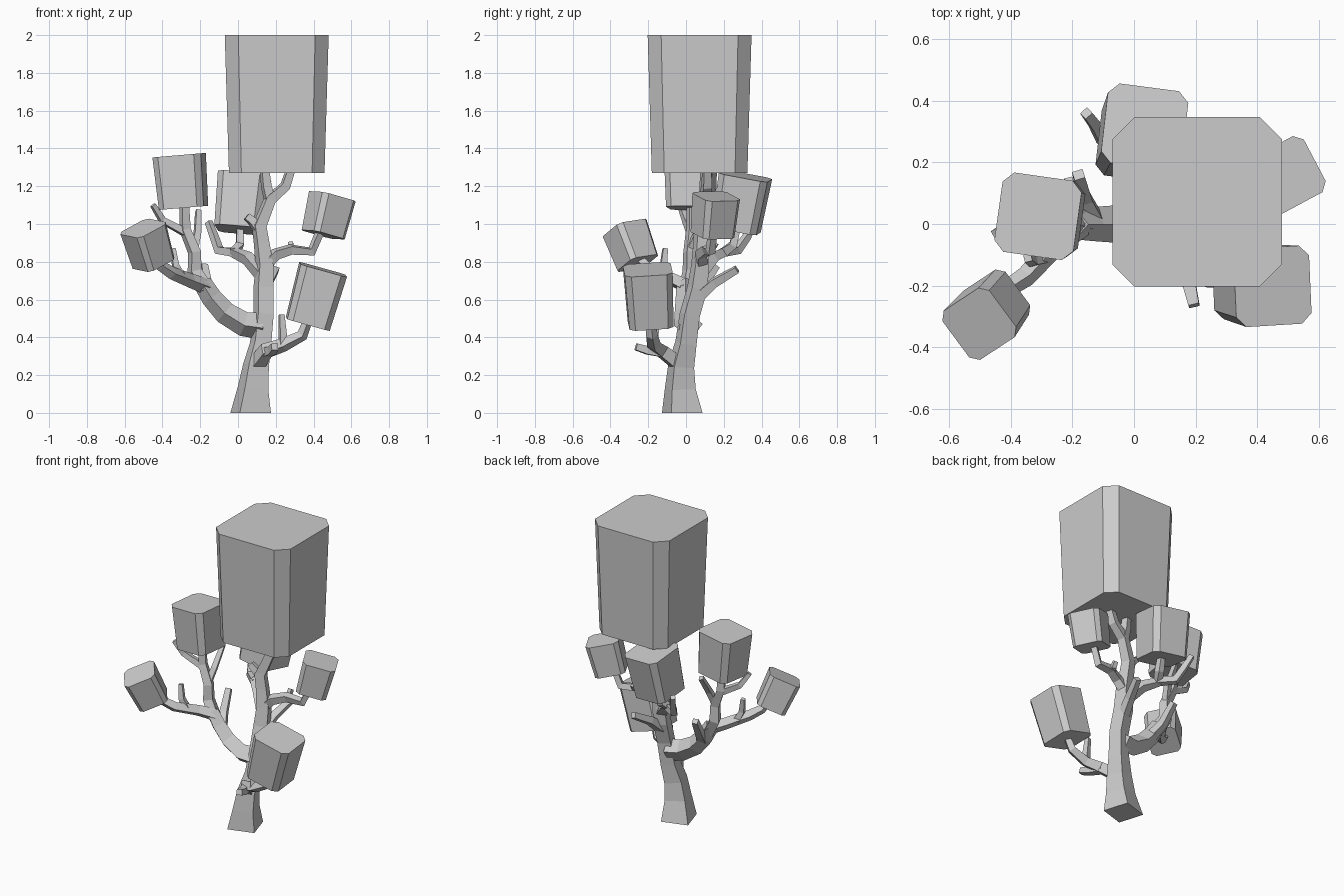
import bpy, bmesh, math
from mathutils import Vector, Matrix

cube = bpy.data.objects.get("Cube")
if cube:
    bpy.data.objects.remove(cube, do_unlink=True)

grey = bpy.data.materials.new("plain grey")
grey.use_nodes = True
tone = (0.6, 0.6, 0.6, 1)
grey.diffuse_color = tone
grey.node_tree.nodes["Principled BSDF"].inputs["Base Color"].default_value = tone


def finish(name, bm):
    bmesh.ops.recalc_face_normals(bm, faces=bm.faces)
    mesh = bpy.data.meshes.new(name)
    bm.to_mesh(mesh)
    bm.free()
    mesh.materials.append(grey)
    obj = bpy.data.objects.new(name, mesh)
    bpy.context.collection.objects.link(obj)
    return obj


def loft(bm, rings):
    """Skin equal-sized rings of points and cap both ends."""
    loops = [[bm.verts.new(p) for p in ring] for ring in rings]
    n = len(loops[0])
    for a, b in zip(loops, loops[1:]):
        for i in range(n):
            j = (i + 1) % n
            bm.faces.new((a[i], a[j], b[j], b[i]))
    bm.faces.new(loops[0][::-1])
    bm.faces.new(loops[-1])


def limb(name, points, widths, turn=17):
    """Square branch along a path; widths run from the first to the last point."""
    pts = [Vector(p) for p in points]
    if len(widths) == 2:
        a, b = widths
        widths = [a + (b - a) * i / (len(pts) - 1) for i in range(len(pts))]
    side = Vector((math.cos(math.radians(turn)), math.sin(math.radians(turn)), 0))
    rings = []
    for i, p in enumerate(pts):
        into = (p - pts[max(i - 1, 0)]).normalized()
        out = (pts[min(i + 1, len(pts) - 1)] - p).normalized()
        axis = (into + out).normalized()
        if name == "trunk" and i == 0:
            axis = Vector((0, 0, 1))
        side = (side - axis * side.dot(axis)).normalized()
        up = axis.cross(side)
        h = widths[i] / 2
        rings.append([p + side * h * u + up * h * v
                      for u, v in ((-1, -1), (1, -1), (1, 1), (-1, 1))])
    bm = bmesh.new()
    loft(bm, rings)
    finish(name, bm)


def leaf_block(name, centre, half, height, turn=0, lean=(0, 0, 1)):
    """Tapered block with four cut corners, wider at the top."""
    axis = Vector(lean).normalized()
    rot = Vector((0, 0, 1)).rotation_difference(axis).to_matrix().to_4x4()
    place = Matrix.Translation(centre) @ rot @ Matrix.Rotation(math.radians(turn), 4, "Z")
    rings = []
    for z, h in ((-height / 2, half * 0.92), (height / 2, half)):
        c = h * 0.74
        ring = [(h, -c), (h, c), (c, h), (-c, h), (-h, c), (-h, -c), (-c, -h), (c, -h)]
        rings.append([place @ Vector((x, y, z)) for x, y in ring])
    bm = bmesh.new()
    loft(bm, rings)
    finish(name, bm)


# Trunk and its crown fork
limb("trunk", [(.067, -.02, 0), (.08, -.03, .13), (.095, -.025, .25), (.12, 0, .37),
               (.135, .02, .52), (.135, .06, .66), (.14, .075, .78), (.125, .08, .9),
               (.11, .08, 1.0)],
     [.172, .13, .11, .09, .085, .085, .075, .065, .06])
limb("crown_branch", [(.11, .08, .98), (.17, .1, 1.13), (.25, .11, 1.2), (.28, .11, 1.29)], (.06, .04))
limb("crown_fork", [(.17, .1, 1.12), (.15, .1, 1.2), (.14, .1, 1.29)], (.05, .04))
limb("crown_stub", [(.11, .08, .97), (.08, .075, 1.01), (.045, .07, 1.04)], (.05, .035))

# Right-hand limb with its two offshoots
limb("right_limb", [(.12, .02, .46), (.03, 0, .47), (-.07, 0, .53), (-.14, 0, .61), (-.19, 0, .69)],
     (.1, .07))
limb("right_upper_branch", [(-.17, 0, .65), (-.23, .02, .75), (-.23, .02, .85), (-.28, .03, .97),
                            (-.285, .03, 1.1)], (.065, .04))
limb("right_outer_branch", [(-.17, 0, .67), (-.25, -.06, .7), (-.35, -.17, .74), (-.41, -.21, .78),
                            (-.44, -.25, .83)], (.06, .035))
limb("right_upper_twig", [(-.27, .03, .95), (-.4, 0, 1.02), (-.45, -.03, 1.1)], (.04, .025))
limb("right_inner_twig", [(-.235, .02, .86), (-.215, .06, .95), (-.21, .14, 1.07)], (.04, .027))
limb("right_outer_twig", [(-.3, -.11, .72), (-.33, -.12, .78), (-.345, -.11, .87)], (.04, .025))
limb("right_back_twig", [(-.12, .0, .58), (-.16, .08, .66), (-.18, .16, .78)], (.055, .035))

# Back limb
limb("back_limb", [(.13, .07, .73), (.05, .14, .82), (-.02, .2, .85), (.01, .25, .89),
                   (.01, .27, .98)], (.06, .035))
limb("back_twig", [(-.01, .2, .85), (-.1, .27, .86), (-.125, .32, .93), (-.155, .36, 1.01)], (.045, .03))
limb("back_stub", [(.135, .05, .6), (.16, .15, .69), (.2, .27, .76)], (.055, .035))

# Left upper limb
limb("left_upper_limb", [(.13, .08, .77), (.2, .08, .84), (.28, .11, .865), (.39, .13, .855),
                         (.43, .14, .95)], (.055, .035))
limb("left_upper_twig", [(.26, .1, .86), (.28, .14, .87), (.28, .16, .9)], (.035, .025))

# Left lower limb
limb("left_lower_limb", [(.1, -.04, .26), (.15, -.13, .33), (.24, -.17, .36), (.34, -.18, .41),
                         (.37, -.19, .49)], (.07, .035))
limb("left_lower_twig", [(.24, -.17, .36), (.235, -.165, .44), (.23, -.16, .52)], (.04, .027))
limb("left_front_twig", [(.15, -.12, .32), (.18, -.2, .33), (.195, -.265, .35)], (.05, .035))

# Leaf blocks
leaf_block("crown_leaves", (.205, .072, 1.635), .275, .73)
leaf_block("right_upper_leaves", (-.3, .025, 1.225), .13, .28, -8, (-.085, 0, 1))
leaf_block("right_outer_leaves", (-.475, -.29, .885), .1, .205, 35, (-.06, -.075, .2))
leaf_block("left_upper_leaves", (.475, .15, 1.045), .103, .21, 28, (.05, .02, .21))
leaf_block("left_lower_leaves", (.41, -.195, .615), .127, .3, 3, (.08, -.015, .285))
leaf_block("back_leaves", (.02, .29, 1.112), .132, .29, -7, (.03, .05, .285))
